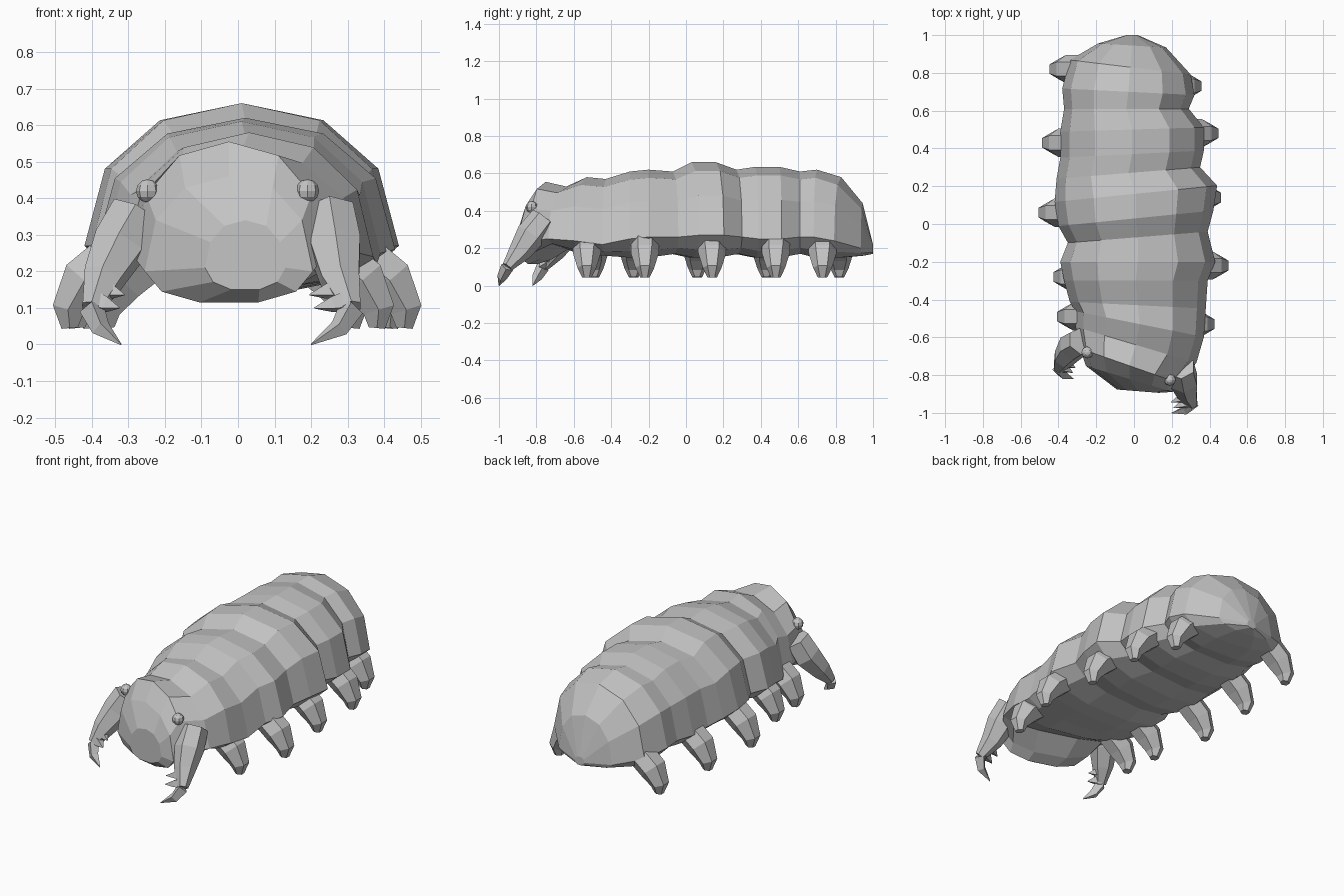
import bpy, bmesh
from math import cos, sin, tau
from mathutils import Vector

cube = bpy.data.objects.get("Cube")
if cube:
    bpy.data.objects.remove(cube)

grey = bpy.data.materials.new("grub grey")
grey.use_nodes = True
colour = (0.55, 0.55, 0.55, 1)
grey.diffuse_color = colour
grey.node_tree.nodes["Principled BSDF"].inputs["Base Color"].default_value = colour


def finish(name, bm):
    bmesh.ops.recalc_face_normals(bm, faces=bm.faces)
    mesh = bpy.data.meshes.new(name)
    bm.to_mesh(mesh)
    bm.free()
    mesh.materials.append(grey)
    obj = bpy.data.objects.new(name, mesh)
    bpy.context.scene.collection.objects.link(obj)
    return obj


def loft(name, rings):
    """Skin a closed tube through rings of points and cap both ends."""
    bm = bmesh.new()
    loops = [[bm.verts.new(p) for p in ring] for ring in rings]
    n = len(loops[0])
    for a, b in zip(loops, loops[1:]):
        for i in range(n):
            j = (i + 1) % n
            bm.faces.new((a[i], a[j], b[j], b[i]))
    bm.faces.new(loops[0])
    bm.faces.new(loops[-1])
    return finish(name, bm)


def limb(name, path, radii, sides=6):
    """Tapered faceted tube along a path."""
    path = [Vector(p) for p in path]
    rings = []
    for i, (p, r) in enumerate(zip(path, radii)):
        along = path[min(i + 1, len(path) - 1)] - path[max(i - 1, 0)]
        u = along.cross(Vector((1, 0, 0))).normalized()
        v = along.cross(u).normalized()
        rings.append([p + r * (u * cos(tau * k / sides) + v * sin(tau * k / sides))
                      for k in range(sides)])
    return loft(name, rings)


# Segmented body: arched back, flat belly, winding slightly from side to side
ARCH = [(1, 0), (.87, .54), (.52, .88), (0, 1), (-.52, .88), (-.87, .54), (-1, 0)]


def body_ring(y, cx, half, side, top, belly, skew):
    pts = [(half * u, side + (top - side) * v) for u, v in ARCH]
    pts += [(half * u, belly + lift * (side - belly))
            for u, lift in ((-.8, .35), (-.35, 0), (.35, 0), (.8, .35))]
    return [(cx + x, y + skew * x, z) for x, z in pts]


# y, centre x, half width, side z, top z, belly z, skew
BODY = [
    (-.885, .02, .11, .21, .34, .15, -.08),
    (-.82, -.025, .23, .2, .46, .115, -.3),
    (-.75, -.025, .26, .24, .555, .14, -.35),
    (-.64, .01, .32, .25, .53, .21, -.3),
    (-.53, .03, .34, .24, .58, .16, -.2),
    (-.43, .02, .36, .22, .57, .16, -.05),
    (-.3, .01, .38, .25, .61, .15, 0),
    (-.2, .02, .41, .26, .62, .15, 0),
    (-.07, .02, .37, .26, .61, .17, .08),
    (.03, .01, .41, .27, .66, .15, .1),
    (.16, .01, .43, .27, .66, .15, .1),
    (.27, -.03, .38, .26, .62, .17, .08),
    (.37, -.01, .38, .25, .635, .15, .05),
    (.5, -.01, .38, .25, .635, .15, .03),
    (.61, -.04, .33, .26, .61, .17, 0),
    (.7, -.03, .35, .26, .62, .15, -.05),
    (.83, -.02, .32, .24, .58, .15, -.12),
    (.945, -.01, .18, .2, .44, .16, -.06),
    (1, -.01, .03, .19, .22, .17, 0),
]
loft("body", [body_ring(*row) for row in BODY])

# Stubby walking legs: outermost reach of each one
TIPS = {
    "left": [(.43, -.53), (.505, -.22), (.465, .14), (.45, .48), (.36, .73)],
    "right": [(-.41, -.49), (-.43, -.28), (-.51, .06), (-.49, .43), (-.45, .82)],
}
for side, tips in TIPS.items():
    for i, (x, y) in enumerate(tips):
        s = 1 if x > 0 else -1
        limb(f"{side}_leg_{i + 1}",
             [(x - s * .17, y, .24), (x - s * .09, y, .175),
              (x - s * .045, y, .095), (x - s * .05, y, .045)],
             [.075, .075, .05, .026])

# Broad-shouldered front arms, each ending in a long hook and two short claws
ARMS = {
    "left": [(.25, -.76, .36), (.265, -.83, .27), (.28, -.89, .18), (.31, -.955, .1),
             (.2, -1, 0)],
    "right": [(-.28, -.62, .36), (-.325, -.65, .27), (-.37, -.71, .18), (-.4, -.765, .1),
              (-.32, -.82, 0)],
}
for side, path in ARMS.items():
    limb(f"{side}_arm", path[:4], [.075, .08, .06, .03])
    elbow, wrist, tip = (Vector(p) for p in path[2:])
    reach = tip - wrist
    knuckle = wrist + reach * .3 + Vector((0, -.015, -.025))
    limb(f"{side}_hook", [wrist, knuckle, tip], [.035, .027, .002], 4)
    for i, t in enumerate((.3, .75)):
        base = elbow.lerp(wrist, t)
        end = base + Vector((reach.x * .85, -.035, -.02))
        limb(f"{side}_claw_{i + 1}", [base, base.lerp(end, .5), end], [.035, .024, .002], 4)

# Bead eyes
for side, place in (("left", (.19, -.825, .42)), ("right", (-.247, -.68, .42))):
    bm = bmesh.new()
    bmesh.ops.create_uvsphere(bm, u_segments=8, v_segments=6, radius=.032)
    finish(f"{side}_eye", bm).location = place
